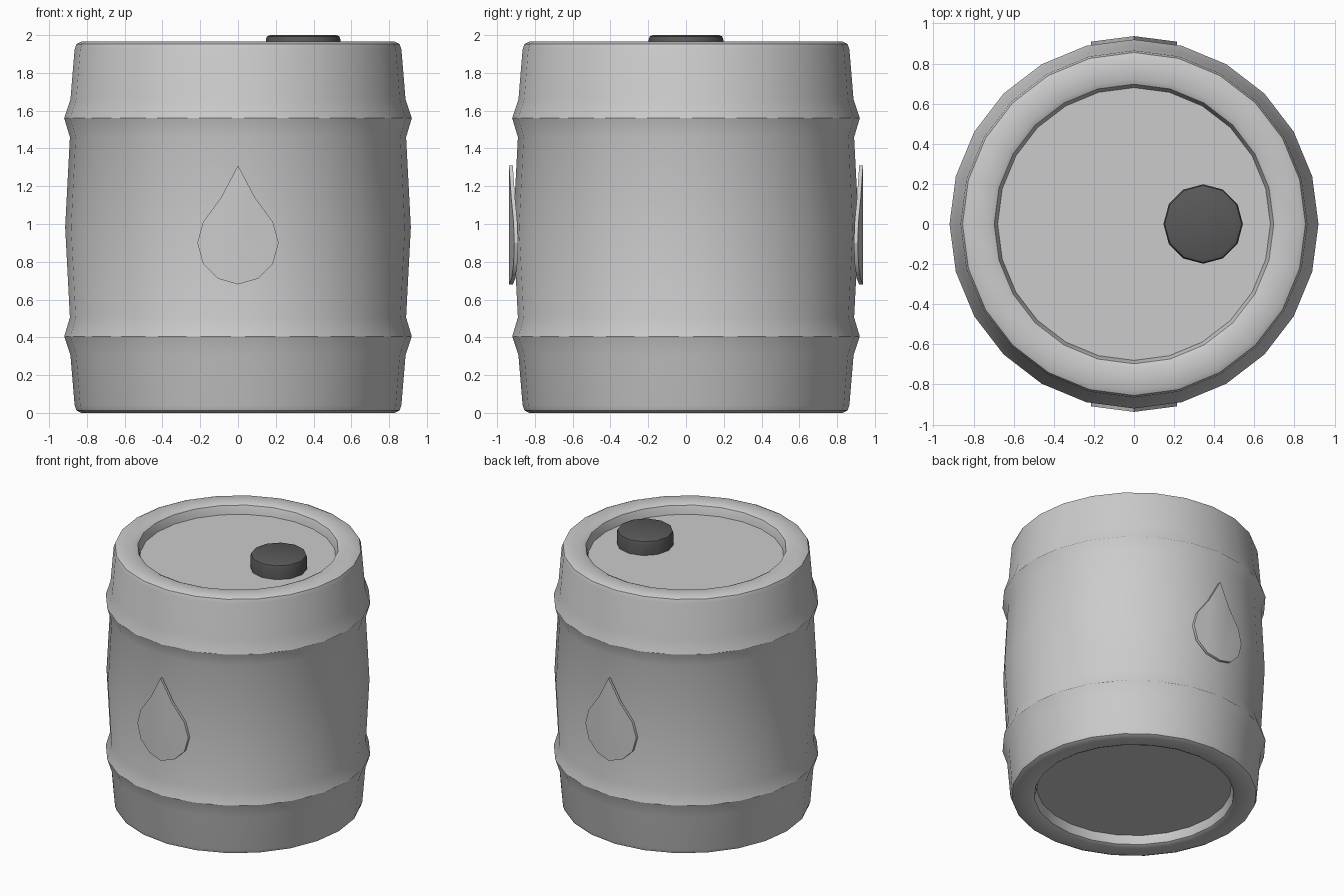
import bpy, bmesh, math

if "Cube" in bpy.data.objects:
    bpy.data.objects.remove(bpy.data.objects["Cube"])


def finish(bm, name, angle=30):
    bmesh.ops.remove_doubles(bm, verts=bm.verts, dist=1e-5)
    bmesh.ops.recalc_face_normals(bm, faces=bm.faces)
    me = bpy.data.meshes.new(name)
    bm.to_mesh(me)
    bm.free()
    ob = bpy.data.objects.new(name, me)
    bpy.context.collection.objects.link(ob)
    bpy.ops.object.select_all(action='DESELECT')
    ob.select_set(True)
    bpy.context.view_layer.objects.active = ob
    bpy.ops.object.shade_smooth_by_angle(angle=math.radians(angle))
    return ob


def lathe(name, profile, sides, centre=(0, 0)):
    """Closed solid of revolution; the first and last rings are capped."""
    bm = bmesh.new()
    rings = []
    for r, z in profile:
        rings.append([bm.verts.new((centre[0] + r * math.cos(2 * math.pi * i / sides),
                                    centre[1] + r * math.sin(2 * math.pi * i / sides), z))
                      for i in range(sides)])
    for a, b in zip(rings, rings[1:]):
        for i in range(sides):
            j = (i + 1) % sides
            bm.faces.new((a[i], a[j], b[j], b[i]))
    bm.faces.new(rings[0][::-1])
    bm.faces.new(rings[-1])
    return finish(bm, name)


# barrel body with rolled rims, recessed ends and two hoops
mid = 0.9825
upper = [(0.915, mid), (0.89, 1.46), (0.92, 1.56), (0.887, 1.66),
         (0.865, 1.925), (0.855, 1.953), (0.83, 1.965),
         (0.722, 1.965), (0.697, 1.953), (0.687, 1.925), (0.68, 1.89)]
lower = [(r, 2 * mid - z) for r, z in upper[:0:-1]]
lathe("barrel_body", lower + upper, 24)

# screw cap
cap = lathe("screw_cap", [(0.198, 1.885), (0.198, 1.975), (0.192, 1.993), (0.175, 2.0)],
            12, (0.345, 0))
dark = bpy.data.materials.new("dark_grey")
dark.diffuse_color = (0.1, 0.1, 0.1, 1)
dark.use_nodes = True
dark.node_tree.nodes["Principled BSDF"].inputs["Base Color"].default_value = dark.diffuse_color
cap.data.materials.append(dark)

# raised drop emblems, creased along the middle to follow the barrel
half = [(0, 1.31), (0.09, 1.14), (0.185, 1.01), (0.215, 0.90),
        (0.185, 0.79), (0.105, 0.71), (0, 0.68)]


def drop(name, side):
    bm = bmesh.new()
    for sx in (-1, 1):
        front = [bm.verts.new((sx * x, side * (0.937 - 0.13 * x), z)) for x, z in half]
        back = [bm.verts.new((sx * x, side * (0.917 - 0.13 * x), z)) for x, z in half]
        bm.faces.new(front)
        bm.faces.new(back[::-1])
        for i in range(len(half) - 1):
            bm.faces.new((front[i], front[i + 1], back[i + 1], back[i]))
    return finish(bm, name)


drop("front_drop", -1)
drop("back_drop", 1)
